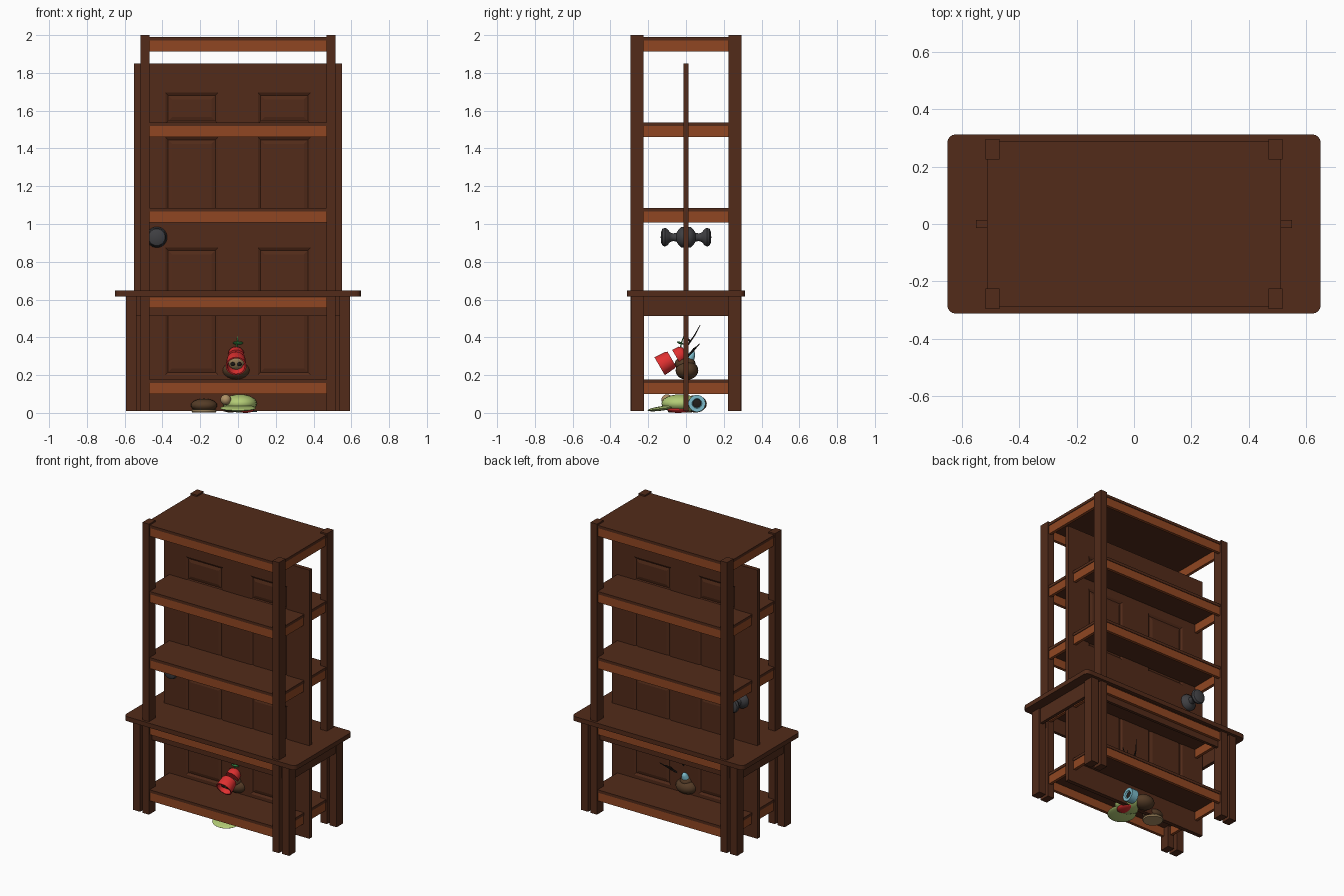
import bpy, bmesh, math
from mathutils import Vector, Matrix

if "Cube" in bpy.data.objects:
    bpy.data.objects.remove(bpy.data.objects["Cube"])


def material(name, r, g, b):
    m = bpy.data.materials.new(name)
    m.diffuse_color = (r, g, b, 1)
    m.use_nodes = True
    m.node_tree.nodes["Principled BSDF"].inputs["Base Color"].default_value = m.diffuse_color
    return m


WOOD = material("dark_wood", 0.085, 0.024, 0.010)
TRIM = material("orange_wood", 0.28, 0.062, 0.016)
IRON = material("iron", 0.05, 0.05, 0.055)
RED = material("red", 0.75, 0.03, 0.03)
TAN = material("tan", 0.42, 0.28, 0.13)
BROWN = material("brown", 0.09, 0.045, 0.02)
BLACK = material("black", 0.015, 0.012, 0.01)
GREEN = material("leaf_green", 0.05, 0.35, 0.08)
LIME = material("pale_green", 0.45, 0.6, 0.18)
BLUE = material("pale_blue", 0.2, 0.5, 0.6)


def finish(name, bm, mat, smooth=False):
    bmesh.ops.recalc_face_normals(bm, faces=bm.faces)
    me = bpy.data.meshes.new(name)
    bm.to_mesh(me)
    bm.free()
    ob = bpy.data.objects.new(name, me)
    bpy.context.collection.objects.link(ob)
    me.materials.append(mat)
    if smooth:
        bpy.ops.object.select_all(action='DESELECT')
        ob.select_set(True)
        bpy.context.view_layer.objects.active = ob
        bpy.ops.object.shade_smooth_by_angle(angle=math.radians(40))
    return ob


def box_mesh(x0, x1, y0, y1, z0, z1):
    bm = bmesh.new()
    size = Matrix.Diagonal((x1 - x0, y1 - y0, z1 - z0, 1))
    mid = Matrix.Translation(((x0 + x1) / 2, (y0 + y1) / 2, (z0 + z1) / 2))
    bmesh.ops.create_cube(bm, size=1, matrix=mid @ size)
    return bm


def box(name, x, y, z, mat):
    return finish(name, box_mesh(*x, *y, *z), mat)


def span(s, a, b):
    return sorted((s * a, s * b))


def lathe(name, profile, loc, axis, mat, steps=24):
    """Revolve (radius, height) points around an axis."""
    bm = bmesh.new()
    vs = [bm.verts.new((r, 0, h)) for r, h in profile]
    es = [bm.edges.new(p) for p in zip(vs, vs[1:])]
    bmesh.ops.spin(bm, geom=vs + es, cent=(0, 0, 0), axis=(0, 0, 1),
                   angle=2 * math.pi, steps=steps, use_merge=True)
    bmesh.ops.remove_doubles(bm, verts=bm.verts, dist=1e-5)
    rot = Vector(axis).to_track_quat('Z', 'Y').to_matrix().to_4x4()
    bm.transform(Matrix.Translation(loc) @ rot)
    return finish(name, bm, mat, True)


def ball(name, loc, radii, mat, tilt=0):
    bm = bmesh.new()
    m = (Matrix.Translation(loc) @ Matrix.Rotation(tilt, 4, 'X')
         @ Matrix.Diagonal((*radii, 1)))
    bmesh.ops.create_uvsphere(bm, u_segments=20, v_segments=12, radius=1, matrix=m)
    return finish(name, bm, mat, True)


def twig(name, pts, mat, r=0.004):
    cu = bpy.data.curves.new(name, 'CURVE')
    cu.dimensions = '3D'
    cu.bevel_depth, cu.bevel_resolution, cu.use_fill_caps = r, 1, True
    sp = cu.splines.new('POLY')
    sp.points.add(len(pts) - 1)
    for i, p in enumerate(pts):
        sp.points[i].co = (*p, 1)
        sp.points[i].radius = 1.2 - 0.8 * i / (len(pts) - 1)
    cu.materials.append(mat)
    bpy.context.collection.objects.link(bpy.data.objects.new(name, cu))


# Table top with rounded corners
bm = box_mesh(-0.65, 0.65, -0.312, 0.312, 0.616, 0.647)
upright = [e for e in bm.edges if abs(e.verts[0].co.z - e.verts[1].co.z) > 0.01]
bmesh.ops.bevel(bm, geom=upright, offset=0.03, segments=4, profile=0.5, affect='EDGES')
finish("table_top", bm, WOOD)

# Shelf posts and table legs
for sx in (-1, 1):
    for sy in (-1, 1):
        box("shelf_post", span(sx, 0.468, 0.517), span(sy, 0.225, 0.295), (0.01, 2), WOOD)
        box("table_leg", span(sx, 0.538, 0.592), span(sy, 0.222, 0.292), (0.01, 0.617), WOOD)
for s in (-1, 1):
    box("table_long_apron", (-0.54, 0.54), span(s, 0.245, 0.265), (0.512, 0.617), WOOD)
    box("table_end_apron", span(s, 0.56, 0.582), (-0.225, 0.225), (0.512, 0.617), WOOD)

# Shelf boards, each on an orange frame
for i in range(5):
    z = 0.178 + 0.453 * i
    box("shelf_board", (-0.511, 0.511), (-0.288, 0.288), (z - 0.019, z), WOOD)
    for s in (-1, 1):
        box("shelf_long_rail", (-0.47, 0.47), span(s, 0.264, 0.284),
            (z - 0.077, z - 0.019), TRIM)
        box("shelf_end_rail", span(s, 0.487, 0.507), (-0.227, 0.227),
            (z - 0.077, z - 0.019), TRIM)

# Six-panel door
bm = box_mesh(-0.55, 0.55, -0.014, 0.014, 0.01, 1.85)
xs = [-0.385, -0.105, 0.105, 0.385]
rows = [(0.2, 0.875), (1.04, 1.46), (1.53, 1.695)]
cuts = [((x, 0, 0), (1, 0, 0)) for x in xs]
cuts += [((0, 0, z), (0, 0, 1)) for r in rows for z in r]
for co, no in cuts:
    bmesh.ops.bisect_plane(bm, geom=bm.verts[:] + bm.edges[:] + bm.faces[:],
                           plane_co=co, plane_no=no)
panels = []
for f in bm.faces:
    c = f.calc_center_median()
    if abs(f.normal.y) > 0.9 and 0.105 < abs(c.x) < 0.385:
        if any(a < c.z < b for a, b in rows):
            panels.append(f)
bmesh.ops.inset_individual(bm, faces=panels, thickness=0.02, depth=-0.008)
bmesh.ops.inset_individual(bm, faces=panels, thickness=0.03, depth=0.006)
finish("door", bm, WOOD)

# Door knobs
knob = [(0, 0.0), (0.055, 0.013), (0.054, 0.025), (0.04, 0.04), (0.024, 0.05),
        (0.02, 0.068), (0.026, 0.085), (0.043, 0.098), (0.05, 0.112),
        (0.044, 0.125), (0.027, 0.132), (0, 0.134)]
for s in (-1, 1):
    lathe("door_knob", knob, (-0.43, 0, 0.93), (0, s, 0), IRON, 32)

# Ornament on the bottom shelf: hollow red cup, second cap, round body
fwd = Vector((0, -0.86, -0.5))
up = Vector((0, -0.5, 0.86))
cup = [(0, 0), (0.045, 0), (0.05, 0.01), (0.055, 0.075), (0.047, 0.075),
       (0.042, 0.02), (0, 0.02)]
base = Vector((-0.01, -0.075, 0.285))
lathe("ornament_cup", cup, base, fwd, RED)
ball("ornament_face", base + fwd * 0.035, (0.042, 0.02, 0.042), TAN, math.radians(30))
for s in (-1, 1):
    ball("ornament_eye", base + fwd * 0.054 + Vector((s * 0.018, 0, 0)),
         (0.012, 0.006, 0.012), BLACK, math.radians(30))
lathe("ornament_cap", [(0, -0.03), (0.028, -0.024), (0.042, -0.008), (0.045, 0.03),
                       (0, 0.03)], (-0.01, -0.025, 0.31), fwd, RED)
ball("ornament_body", (-0.01, 0.005, 0.225), (0.075, 0.06, 0.05), BROWN)
ball("ornament_neck", (-0.01, -0.005, 0.26), (0.045, 0.055, 0.04), BROWN)
lathe("ornament_tail", [(0.028, 0), (0.018, 0.035), (0, 0.06)],
      (-0.01, 0.015, 0.28), (0, 0.5, 0.86), BLUE, 12)
ball("ornament_leaf", (0, -0.03, 0.37), (0.028, 0.02, 0.006), GREEN, math.radians(-20))
twig("stem", [(-0.01, -0.03, 0.33), (-0.005, -0.025, 0.37), (0, -0.01, 0.41)], GREEN)
twig("side_twig", [(0.03, 0, 0.25), (0.06, 0.01, 0.30), (0.1, 0.04, 0.33),
                   (0.15, 0.07, 0.365)], BLACK, 0.006)
twig("side_twig_fork", [(0.08, 0.02, 0.31), (0.085, 0.04, 0.34), (0.11, 0.07, 0.36)], BLACK)
twig("tall_twig", [(0, 0, 0.27), (0.01, 0.01, 0.36), (0.02, 0.045, 0.41),
                   (0.045, 0.075, 0.465)], BLACK, 0.005)
twig("tall_twig_fork", [(0.01, 0.02, 0.38), (0, -0.01, 0.42), (-0.015, -0.01, 0.445)], BLACK)

# Small toy on the floor: pale cap with brim, goggle, shoe-like lumps
ball("toy_body", (0.01, -0.03, 0.05), (0.09, 0.1, 0.048), LIME)
ball("toy_brim", (0.0, -0.12, 0.025), (0.095, 0.085, 0.012), LIME, math.radians(8))
ball("toy_back", (-0.04, 0.05, 0.048), (0.07, 0.06, 0.046), BROWN)
ball("toy_mouth", (0.04, -0.04, 0.016), (0.045, 0.06, 0.016), RED)
ball("toy_hand", (-0.065, -0.1, 0.07), (0.028, 0.03, 0.028), TAN)
lathe("toy_goggle", [(0, 0), (0.045, 0), (0.045, 0.05), (0.026, 0.05), (0.022, 0.04),
                     (0, 0.04)], (0.05, 0.058, 0.05), (1, 0, 0), BLUE)
lathe("toy_goggle_lens", [(0, 0), (0.024, 0), (0, 0.008)], (0.09, 0.058, 0.05),
      (1, 0, 0), BLACK)
ball("toy_shoe", (-0.18, -0.03, 0.04), (0.07, 0.06, 0.035), BROWN)
lathe("toy_shoe_sole", [(0, 0), (0.062, 0), (0.066, 0.008), (0.062, 0.015), (0, 0.015)],
      (-0.18, -0.03, 0.002), (0, 0, 1), TAN)
